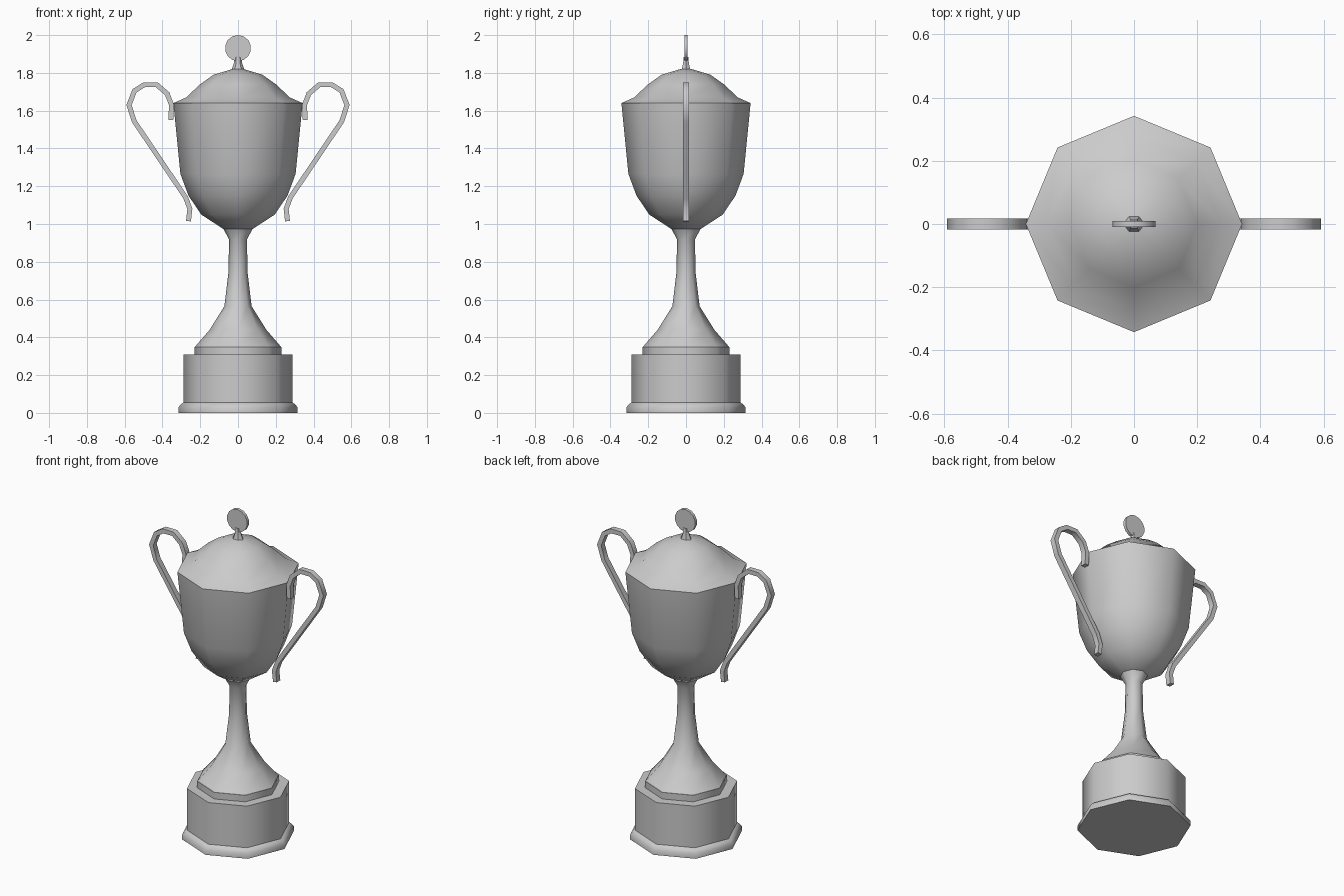
import bpy, bmesh
from math import sin, cos, pi, radians
from mathutils import Vector

cube = bpy.data.objects.get("Cube")
if cube:
    bpy.data.objects.remove(cube, do_unlink=True)

# Single metal colour
metal = bpy.data.materials.new("grey_metal")
metal.use_nodes = True
GREY = (0.6, 0.6, 0.6, 1)
metal.diffuse_color = GREY
metal.node_tree.nodes["Principled BSDF"].inputs["Base Color"].default_value = GREY


def finish(name, bm, angle):
    bmesh.ops.recalc_face_normals(bm, faces=bm.faces)
    mesh = bpy.data.meshes.new(name)
    bm.to_mesh(mesh)
    bm.free()
    mesh.materials.append(metal)
    obj = bpy.data.objects.new(name, mesh)
    bpy.context.collection.objects.link(obj)
    bpy.ops.object.select_all(action='DESELECT')
    obj.select_set(True)
    bpy.context.view_layer.objects.active = obj
    bpy.ops.object.shade_smooth_by_angle(angle=radians(angle))
    return obj


def lathe(name, profile, sides=8, angle=50, caps=(True, True), squash=1):
    """Turn a (radius, height) profile around z, with corners on the axes."""
    bm = bmesh.new()
    rings = []
    for r, z in profile:
        turns = [2 * pi * i / sides for i in range(sides)]
        rings.append([bm.verts.new((r * cos(a), r * sin(a) * squash, z)) for a in turns])
    for low, high in zip(rings, rings[1:]):
        for i in range(sides):
            j = (i + 1) % sides
            bm.faces.new((low[i], low[j], high[j], high[i]))
    if caps[0]:
        bm.faces.new(rings[0][::-1])
    if caps[1]:
        bm.faces.new(rings[-1])
    return finish(name, bm, angle)


def strap(name, path, thick, width, side):
    """Sweep a flat rectangular section along a path in the xz plane."""
    pts = [Vector((x * side, z)) for x, z in path]
    bm = bmesh.new()
    rings = []
    for i, p in enumerate(pts):
        before = (p - pts[i - 1]).normalized() if i else None
        after = (pts[i + 1] - p).normalized() if i < len(pts) - 1 else None
        d = ((before or after) + (after or before)).normalized()
        mitre = max(0.6, d.dot(before or after))
        n = Vector((-d.y, d.x)) * thick / 2 / mitre
        rings.append([bm.verts.new((p.x + s * n.x, y, p.y + s * n.y))
                      for s, y in ((1, -width / 2), (1, width / 2),
                                   (-1, width / 2), (-1, -width / 2))])
    for a, b in zip(rings, rings[1:]):
        for i in range(4):
            j = (i + 1) % 4
            bm.faces.new((a[i], a[j], b[j], b[i]))
    bm.faces.new(rings[0])
    bm.faces.new(rings[-1][::-1])
    return finish(name, bm, 50)


# Plinth and collar
lathe("plinth", [(.315, 0), (.315, .03), (.30, .048), (.288, .055),
                 (.288, .31), (.23, .31)], caps=(True, True))
lathe("collar", [(.23, .31), (.23, .35)])

# Flared foot and stem
lathe("stem", [(.228, .35), (.15, .44), (.072, .565), (.05, .75),
               (.048, .92), (.078, .975)], caps=(False, False))

# Bowl and domed lid
lathe("bowl", [(.075, .972), (.195, 1.05), (.262, 1.15), (.305, 1.265),
               (.342, 1.64)])
lathe("lid", [(.342, 1.64), (.275, 1.67), (.20, 1.74), (.13, 1.79),
              (.03, 1.82)])

# Finial: short neck and upright disc
lathe("finial_neck", [(.035, 1.815), (.022, 1.85), (.018, 1.885)], sides=6, squash=.8)
bm = bmesh.new()
bmesh.ops.create_cone(bm, cap_ends=True, segments=14, radius1=.069, radius2=.069, depth=.018)
for v in bm.verts:
    v.co = Vector((v.co.x, v.co.z, v.co.y + 1.931))
finish("finial_disc", bm, 50)

# Looped handles
LOOP = [(.262, 1.015), (.255, 1.08), (.277, 1.14), (.55, 1.545), (.577, 1.63),
        (.548, 1.705), (.497, 1.737), (.43, 1.737), (.375, 1.69),
        (.352, 1.63), (.356, 1.55)]
for label, side in (("left", 1), ("right", -1)):
    strap(label + "_handle", LOOP, .026, .034, side)
